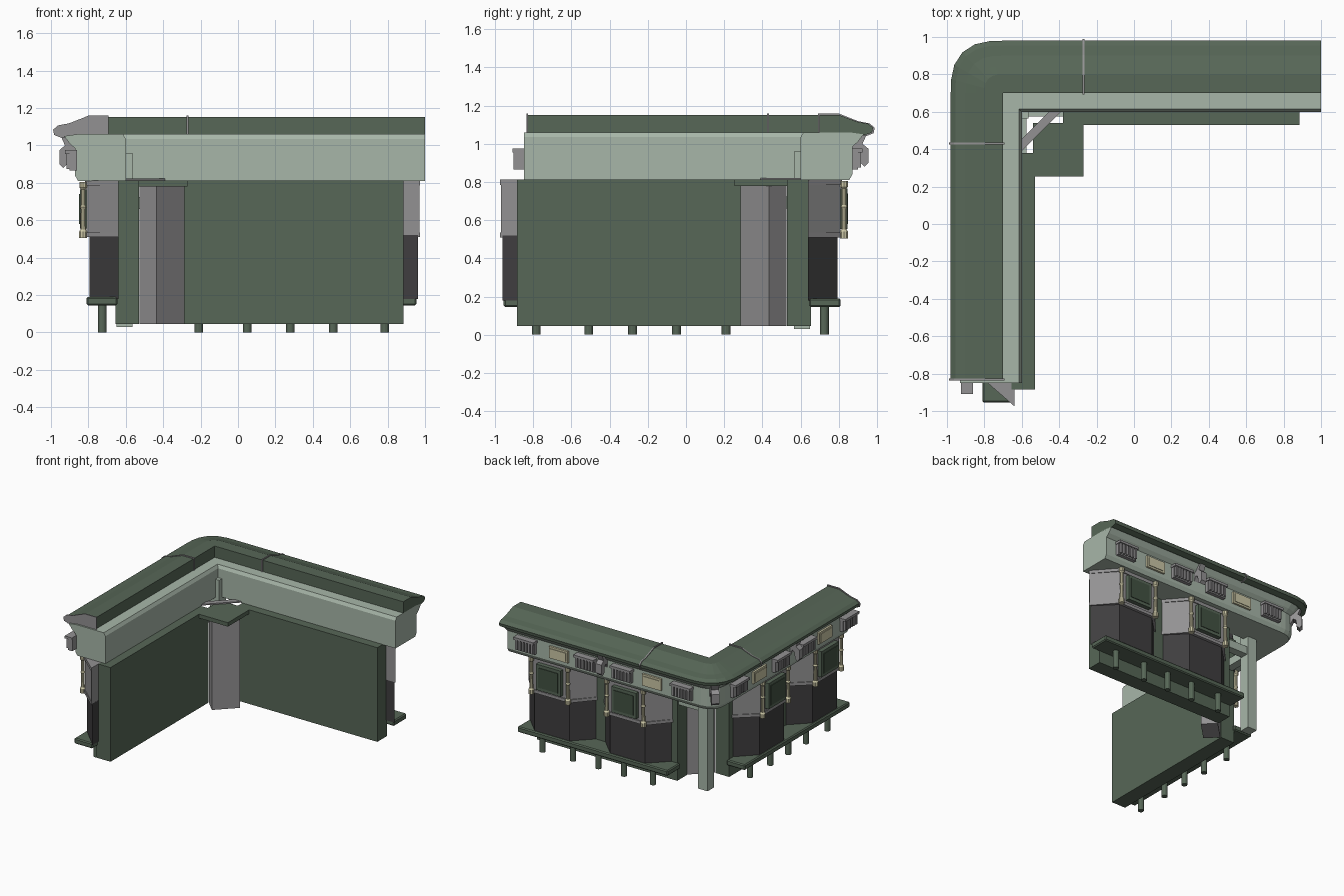
import bpy, bmesh, math
from mathutils import Vector

cube = bpy.data.objects.get("Cube")
if cube:
    bpy.data.objects.remove(cube)


def material(name, r, g, b):
    m = bpy.data.materials.new(name)
    m.use_nodes = True
    m.diffuse_color = (r, g, b, 1)
    m.node_tree.nodes["Principled BSDF"].inputs["Base Color"].default_value = (r, g, b, 1)
    return m


GREEN = material("dark green paint", 0.095, 0.135, 0.095)
PANE = material("deep green pane", 0.055, 0.085, 0.055)
PALE = material("pale green paint", 0.39, 0.47, 0.395)
GREY = material("grey stone", 0.29, 0.285, 0.29)
BLACK = material("charcoal panel", 0.05, 0.048, 0.05)
CREAM = material("cream trim", 0.60, 0.57, 0.38)


def loft(name, rings, mat):
    """Skin a list of closed rings and cap both ends."""
    bm = bmesh.new()
    rows = [[bm.verts.new(p) for p in ring] for ring in rings]
    n = len(rows[0])
    for a, b in zip(rows, rows[1:]):
        for i in range(n):
            j = (i + 1) % n
            bm.faces.new((a[i], a[j], b[j], b[i]))
    bm.faces.new(rows[0])
    bm.faces.new(rows[-1])
    bmesh.ops.remove_doubles(bm, verts=bm.verts, dist=0.0001)
    bmesh.ops.recalc_face_normals(bm, faces=bm.faces)
    me = bpy.data.meshes.new(name)
    bm.to_mesh(me)
    bm.free()
    me.materials.append(mat)
    ob = bpy.data.objects.new(name, me)
    bpy.context.collection.objects.link(ob)
    return ob


# Each arm uses s (along) and d (outward); the side arm mirrors the back arm
def at(arm, s, d, z):
    return (s, d, z) if arm == "back" else (-d, -s, z)


def prism(name, arm, plan, z0, z1, mat):
    return loft(f"{arm}_{name}", [[at(arm, s, d, z) for s, d in plan] for z in (z0, z1)], mat)


def box(name, arm, s0, s1, d0, d1, z0, z1, mat):
    return prism(name, arm, [(s0, d0), (s1, d0), (s1, d1), (s0, d1)], z0, z1, mat)


def slab(name, arm, section, s0, s1, mat):
    return loft(f"{arm}_{name}", [[at(arm, s, d, z) for d, z in section] for s in (s0, s1)], mat)


def turned(name, arm, s, d, steps, sides, mat):
    rings = []
    for r, z in steps:
        rings.append([at(arm, s + r * math.cos(k * math.tau / sides),
                         d + r * math.sin(k * math.tau / sides), z) for k in range(sides)])
    return loft(f"{arm}_{name}", rings, mat)


def corner_sweep(name, section, s_back, s_side, mat, c=0.70, steps=6):
    """Run a section along both arms, rounded on the outside of the corner."""
    rings = [[at("back", s_back, d, z) for d, z in section]]
    for k in range(steps + 1):
        t = k / steps * math.pi / 2
        bulge = 1 + 0.1 * math.sin(2 * t) ** 2
        ring = []
        for d, z in section:
            r = (d - c) * bulge
            if r > 0:
                ring.append((-c - r * math.sin(t), c + r * math.cos(t), z))
            else:
                ring.append((-d, d, z))
        rings.append(ring)
    rings.append([at("side", s_side, d, z) for d, z in section])
    return loft(name, rings, mat)


# Fascia and roof run around the corner
FASCIA = [(0.60, 0.81), (0.60, 1.035), (0.615, 1.06), (0.70, 1.06), (0.86, 1.06), (0.93, 1.05),
          (0.90, 1.01), (0.872, 0.985), (0.872, 0.84), (0.855, 0.81), (0.70, 0.81)]
ROOF = [(0.70, 1.055), (0.70, 1.152), (0.80, 1.152), (0.845, 1.135), (0.90, 1.115),
        (0.955, 1.105), (0.98, 1.085), (0.975, 1.06), (0.94, 1.047)]
corner_sweep("fascia", FASCIA, 1.0, 0.85, PALE)
corner_sweep("roof", ROOF, 1.0, 0.83, GREEN)
TRIM = [(d + (d - 0.84) * 0.06, z + (z - 1.09) * 0.13) for d, z in ROOF]
for arm, s in (("back", -0.27), ("side", -0.43), ("side", 0.832)):
    slab("roof_trim", arm, TRIM, s - 0.005, s + 0.005, GREY)

# Scroll bracket section
SCROLL = [(0.86, 1.045), (0.945, 1.045), (0.925, 1.0), (0.955, 0.975), (0.955, 0.90),
          (0.935, 0.88), (0.915, 0.90), (0.912, 0.95), (0.89, 0.96), (0.86, 0.90)]


def bay(arm, c):
    """Canted bay: black base, grey upper part, framed window and two columns."""
    def plan(grow):
        w, h = 0.165 + grow / 2, 0.32 + grow / 2
        return [(c - h, 0.64), (c - w, 0.81 + grow), (c + w, 0.81 + grow), (c + h, 0.64)]
    prism("bay_base", arm, plan(-0.015), 0.18, 0.52, BLACK)
    prism("bay_upper", arm, plan(0), 0.53, 0.812, GREY)
    prism("bay_sill", arm, plan(0.008), 0.51, 0.535, GREY)
    prism("bay_head", arm, plan(0.008), 0.785, 0.812, GREY)
    box("window_frame", arm, c - 0.11, c + 0.11, 0.80, 0.845, 0.555, 0.765, GREEN)
    box("window_pane", arm, c - 0.088, c + 0.088, 0.84, 0.85, 0.58, 0.74, PANE)
    for s in (c - 0.165, c + 0.165):
        turned("column", arm, s, 0.828, [(0.022, 0.505), (0.022, 0.54), (0.015, 0.55),
               (0.013, 0.66), (0.018, 0.67), (0.013, 0.68), (0.013, 0.765),
               (0.021, 0.775), (0.021, 0.805)], 10, CREAM)


for arm in ("back", "side"):
    # Rear wall, ledge and its legs
    box("wall", arm, -0.38, 0.885, 0.53, 0.655, 0.045, 0.812, GREEN)
    ledge = box("ledge", arm, -0.40, 0.955, 0.645, 0.81, 0.145, 0.19, GREEN)
    bev = ledge.modifiers.new("soft edge", "BEVEL")
    bev.width, bev.segments = 0.008, 1
    for s in (-0.21, 0.05, 0.28, 0.51, 0.785):
        turned("leg", arm, s, 0.725, [(0.023, 0.0), (0.023, 0.15)], 12, GREEN)

    for c in (0.65, -0.03):
        bay(arm, c)

    # Fluted blocks and cream plaques on the fascia
    for s in (0.82, 0.28, -0.05, -0.59):
        box("fluted_block", arm, s - 0.085, s + 0.085, 0.86, 0.90, 0.865, 0.965, GREY)
        box("block_cap", arm, s - 0.09, s + 0.09, 0.86, 0.925, 0.955, 0.975, GREY)
        for k in range(6):
            f = s - 0.07 + k * 0.028
            box("flute", arm, f - 0.008, f + 0.008, 0.89, 0.918, 0.875, 0.956, GREY)
    for s in (0.53, -0.31):
        box("plaque_frame", arm, s - 0.085, s + 0.085, 0.86, 0.888, 0.87, 0.965, CREAM)
        box("plaque_face", arm, s - 0.07, s + 0.07, 0.88, 0.893, 0.885, 0.95, CREAM)
    slab("bracket", arm, SCROLL, 0.095, 0.145, GREY)

    # Lintel from the corner post to the wall end
    box("entrance_lintel", arm, -0.60, -0.37, 0.575, 0.64, 0.66, 0.725, PALE)

# Corner bracket on the diagonal
out, side = Vector((-1, 1, 0)).normalized(), Vector((1, 1, 0)).normalized()
loft("corner_bracket", [[out * (d + 0.305) + side * w + Vector((0, 0, z)) for d, z in SCROLL]
                        for w in (-0.03, 0.03)], GREY)

# Corner post, entrance ceiling, and diagonal door block
box("corner_post", "back", -0.65, -0.565, 0.565, 0.65, 0.03, 0.96, PALE)
box("entrance_ceiling", "back", -0.54, -0.27, 0.255, 0.54, 0.78, 0.812, GREEN)


def diagonal_block(name, near, far, half, z0, z1, mat):
    plan = [out * near - side * half, out * near + side * half,
            out * far + side * half, out * far - side * half]
    loft(name, [[p + Vector((0, 0, z)) for p in plan] for z in (z0, z1)], mat)


diagonal_block("door_block", 0.51, 0.637, 0.106, 0.045, 0.785, GREY)
diagonal_block("corner_brace", 0.70, 0.745, 0.155, 0.812, 0.822, GREY)
